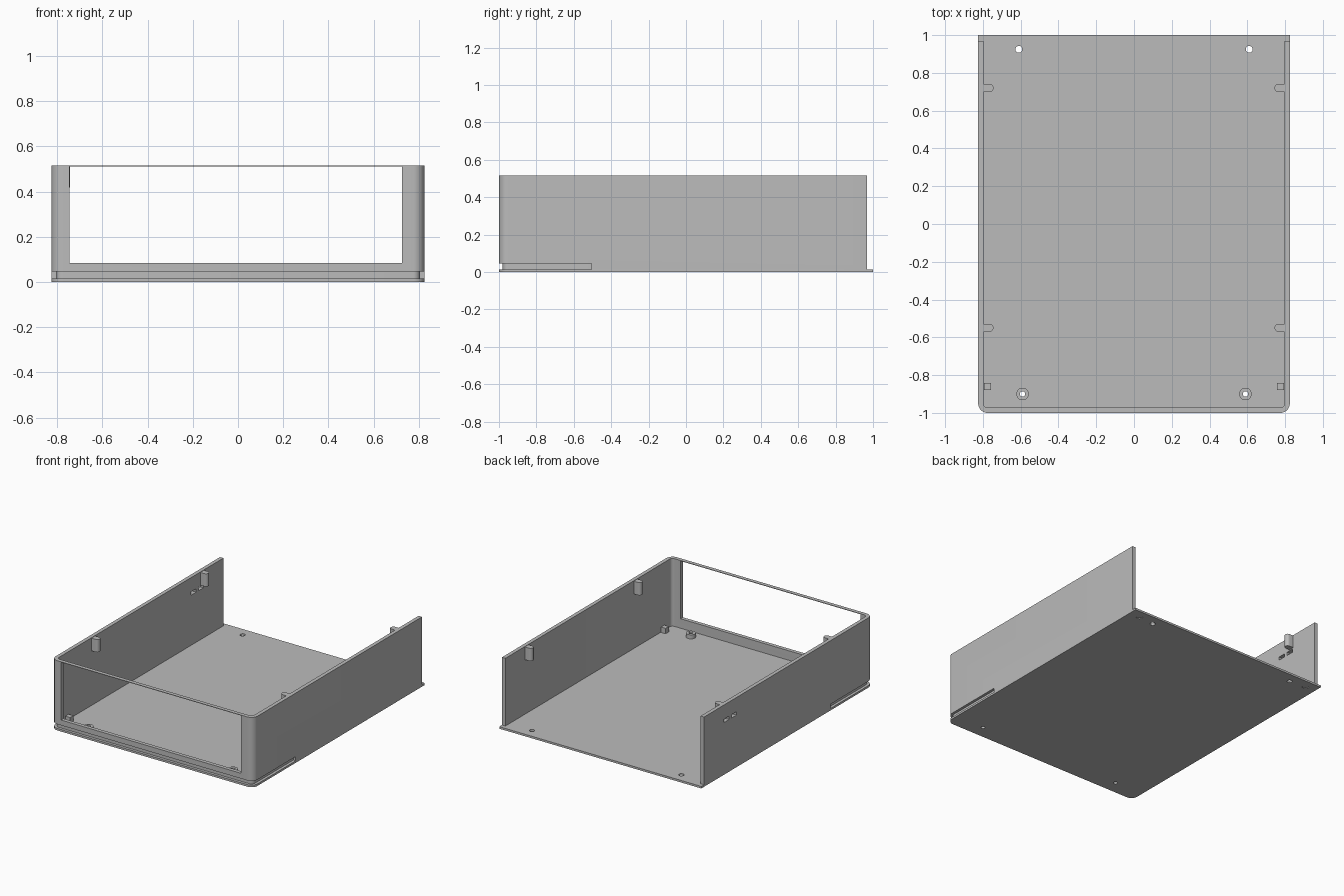
import bpy, bmesh, math

old = bpy.data.objects.get("Cube")
if old:
    bpy.data.objects.remove(old, do_unlink=True)

grey = bpy.data.materials.new("plain_grey")
grey.use_nodes = True
COLOUR = (0.5, 0.5, 0.5, 1)
grey.diffuse_color = COLOUR
grey.node_tree.nodes["Principled BSDF"].inputs["Base Color"].default_value = COLOUR

HALF_W, FRONT, BACK = 0.825, -1.0, 1.0
FLOOR, TOP, WALL, WALL_END = 0.015, 0.515, 0.028, 0.968
CORNER = 0.05


def prism(name, outline, z0, z1):
    """Extrude a plan outline from z0 to z1."""
    bm = bmesh.new()
    face = bm.faces.new([bm.verts.new((x, y, z0)) for x, y in outline])
    ext = bmesh.ops.extrude_face_region(bm, geom=[face])
    for v in ext["geom"]:
        if isinstance(v, bmesh.types.BMVert):
            v.co.z = z1
    bmesh.ops.recalc_face_normals(bm, faces=bm.faces)
    mesh = bpy.data.meshes.new(name)
    bm.to_mesh(mesh)
    bm.free()
    mesh.materials.append(grey)
    ob = bpy.data.objects.new(name, mesh)
    bpy.context.collection.objects.link(ob)
    return ob


def box(name, x0, x1, y0, y1, z0, z1):
    return prism(name, [(x0, y0), (x1, y0), (x1, y1), (x0, y1)], z0, z1)


def disc(name, x, y, r, z0, z1, n=24):
    pts = [(x + r * math.cos(math.tau * i / n), y + r * math.sin(math.tau * i / n))
           for i in range(n)]
    return prism(name, pts, z0, z1)


def u_path(inset, y_end, steps=8):
    """Open path down the left side, round the front corners and back."""
    r, w, f = max(CORNER - inset, 0.01), HALF_W - inset, FRONT + inset
    pts = [(-w, y_end)]
    for side, start in ((-1, math.pi), (1, 1.5 * math.pi)):
        for i in range(steps + 1):
            a = start + i * math.pi / 2 / steps
            pts.append((side * (w - r) + r * math.cos(a), f + r + r * math.sin(a)))
    return pts + [(w, y_end)]


def cut(ob, cutters):
    """Subtract each cutter, then bake the result and drop the cutters."""
    for c in cutters:
        c.hide_render = True
        mod = ob.modifiers.new("cut", "BOOLEAN")
        mod.operation, mod.solver, mod.object = "DIFFERENCE", "EXACT", c
    deps = bpy.context.evaluated_depsgraph_get()
    mesh = bpy.data.meshes.new_from_object(ob.evaluated_get(deps))
    ob.modifiers.clear()
    ob.data = mesh
    for c in cutters:
        bpy.data.objects.remove(c, do_unlink=True)


def smooth(ob):
    bpy.ops.object.select_all(action="DESELECT")
    ob.select_set(True)
    bpy.context.view_layer.objects.active = ob
    bpy.ops.object.shade_smooth_by_angle(angle=math.radians(30))


# Floor plate with screw holes and shallow foot recesses underneath
floor = prism("floor_plate", u_path(0, BACK), 0, FLOOR)
holes = []
for s in (-1, 1):
    holes.append(disc("hole", s * 0.61, 0.925, 0.018, -0.1, 0.1))
    holes.append(disc("hole", s * 0.59, -0.9, 0.014, -0.1, 0.1))
    holes.append(disc("recess", s * 0.74, 0.94, 0.024, -0.1, 0.005))
cut(floor, holes)

# Wall running round three sides
wall = prism("wall", u_path(0, WALL_END) + u_path(WALL, WALL_END)[::-1], FLOOR, TOP)
# Front window, finger groove and cable slots in the right wall
cut(wall, [
    box("window", -0.745, 0.725, -1.1, -0.9, 0.085, 0.511),
    prism("groove", u_path(-0.05, -0.505) + u_path(0.02, -0.505)[::-1], 0, 0.046),
    box("slot", -0.9, -0.75, 0.59, 0.65, 0.385, 0.41),
    box("slot", -0.9, -0.75, 0.675, 0.735, 0.385, 0.41),
])

rounded = [floor, wall]
inner = HALF_W - WALL
for s, side in ((-1, "right"), (1, "left")):
    # Round-nosed lid posts on the side walls
    for y, place in ((-0.55, "front"), (0.72, "rear")):
        nose = [(s * (0.765 - 0.021 * math.sin(a)), y + 0.021 * math.cos(a))
                for a in (math.pi * i / 10 for i in range(11))]
        root = s * (inner + 0.003)
        rounded.append(prism(f"{place}_{side}_lid_post",
                             nose + [(root, y - 0.021), (root, y + 0.021)],
                             0.418, 0.512))
    # Screw boss
    boss = disc(f"{side}_screw_boss", s * 0.59, -0.9, 0.033, FLOOR, 0.045)
    cut(boss, [disc("hole", s * 0.59, -0.9, 0.014, -0.1, 0.1)])
    rounded.append(boss)
    # Locating block
    box(f"{side}_locating_block", s * 0.775 - 0.019, s * 0.775 + 0.019,
        -0.88, -0.842, FLOOR, 0.055)

for ob in rounded:
    smooth(ob)
